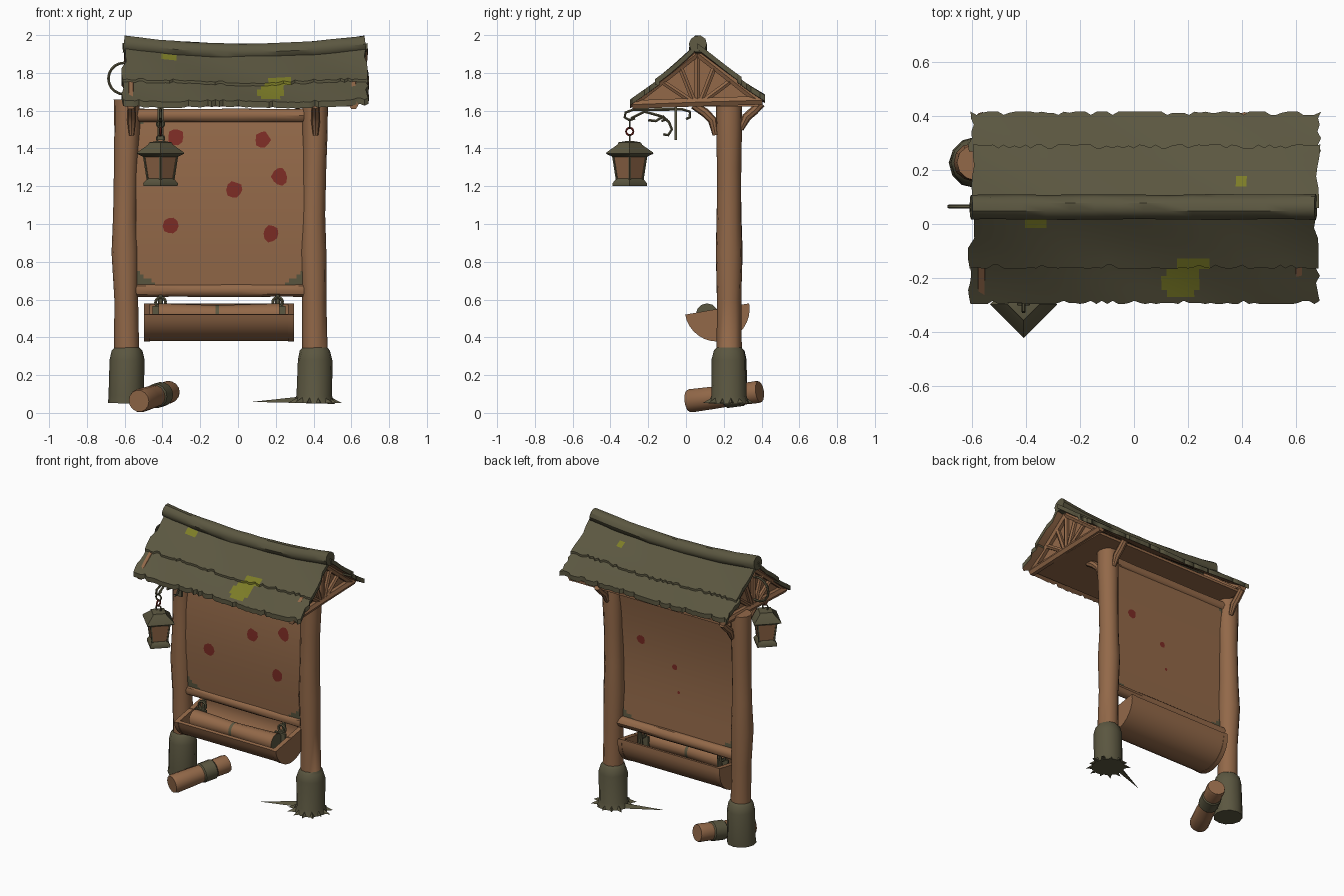
import bpy, bmesh, math, random
from mathutils import Vector

if "Cube" in bpy.data.objects:
    bpy.data.objects.remove(bpy.data.objects["Cube"])
random.seed(4)

COLORS = {"wood brown": (0.29, 0.14, 0.066), "weathered green": (0.105, 0.095, 0.052),
          "moss": (0.20, 0.20, 0.02), "pin red": (0.20, 0.025, 0.018)}
MATS = {}
for n, c in COLORS.items():
    MATS[n] = bpy.data.materials.new(n)
    MATS[n].diffuse_color = (*c, 1)
B, G, M, R = COLORS


def make(name, bm, color, fix=True):
    """Turn a bmesh into an object; color is a name or a rule(face centre, normal)."""
    if fix:
        bmesh.ops.recalc_face_normals(bm, faces=bm.faces)
    me = bpy.data.meshes.new(name)
    bm.normal_update()
    slots = []
    for f in bm.faces:
        c = color(f.calc_center_median(), f.normal) if callable(color) else color
        if c not in slots:
            slots.append(c)
            me.materials.append(MATS[c])
        f.material_index = slots.index(c)
    bm.to_mesh(me)
    bm.free()
    ob = bpy.data.objects.new(name, me)
    bpy.context.collection.objects.link(ob)
    return ob


def sweep(name, pts, radii, color, sides=10, ref=(1, 0, 0), jit=0.0):
    """Round bar along points, with one radius per point."""
    bm = bmesh.new()
    pts = [Vector(p) for p in pts]
    if not isinstance(radii, (list, tuple)):
        radii = [radii] * len(pts)
    rings = []
    for i, p in enumerate(pts):
        t = (pts[min(i + 1, len(pts) - 1)] - pts[max(i - 1, 0)]).normalized()
        u = Vector(ref)
        u = (u - t * u.dot(t)).normalized()
        v = t.cross(u)
        rings.append([bm.verts.new(p + (u * math.cos(a) + v * math.sin(a)) * radii[i] * (1 + random.uniform(-jit, jit)))
                      for a in [2 * math.pi * k / sides for k in range(sides)]])
    for a, b in zip(rings, rings[1:]):
        for k in range(sides):
            bm.faces.new((a[k], a[(k + 1) % sides], b[(k + 1) % sides], b[k]))
    bm.faces.new(rings[0])
    bm.faces.new(rings[-1])
    return make(name, bm, color)


def box(name, lo, hi, color):
    bm = bmesh.new()
    bmesh.ops.create_cube(bm, size=1)
    for v in bm.verts:
        v.co = [(l + h) / 2 + c * (h - l) for l, h, c in zip(lo, hi, v.co)]
    return make(name, bm, color)


def sheet(name, nu, nv, top, bottom, color):
    """Closed slab between two surfaces given as functions of (u, v)."""
    bm = bmesh.new()
    T, S = [[[bm.verts.new(fn(i / nu, j / nv)) for j in range(nv + 1)] for i in range(nu + 1)] for fn in (top, bottom)]
    for i in range(nu):
        for j in range(nv):
            for g in (T, S):
                bm.faces.new((g[i][j], g[i + 1][j], g[i + 1][j + 1], g[i][j + 1]))
    for i in range(nu):
        for j in (0, nv):
            bm.faces.new((T[i][j], T[i + 1][j], S[i + 1][j], S[i][j]))
    for j in range(nv):
        for i in (0, nu):
            bm.faces.new((T[i][j], T[i][j + 1], S[i][j + 1], S[i][j]))
    return make(name, bm, color)


def ring(name, c, r, tube, color, plane="x"):
    cs = [(math.cos(a), math.sin(a)) for a in [2 * math.pi * k / 20 for k in range(21)]]
    c = Vector(c)
    pts = [c + (Vector((0, p * r, q * r)) if plane == "x" else Vector((p * r, 0, q * r))) for p, q in cs]
    return sweep(name, pts, tube, color, 6, (1, 0, 0) if plane == "x" else (0, 1, 0))


# Posts with mossy feet
PY = 0.228
for side, x, top in (("left", -0.593, 1.66), ("right", 0.403, 1.63)):
    zs = [0.05, 0.09, 0.28, 0.33, 0.345, 0.6, 0.85, 1.05, 1.3, 1.5, top]
    rs = [0.094 if side == "left" else 0.108, 0.093, 0.092, 0.08, 0.066, 0.064, 0.071, 0.064, 0.063, 0.068, 0.068]
    sweep(side + "_post", [(x + 0.005 * math.sin(z * 5), PY, z) for z in zs], rs,
          lambda c, n: G if c.z < 0.34 else B, 12, jit=0.03)
    # curved braces under the roof
    bx = x + (0.03 if side == "left" else 0.008)
    sweep(side + "_front_brace", [(bx, 0.155, 1.47), (bx, 0.14, 1.55), (bx, 0.10, 1.59), (bx, 0.04, 1.63)],
          [0.014, 0.024, 0.024, 0.022], B, 8)
    sweep(side + "_back_brace", [(bx, 0.29, 1.5), (bx, 0.32, 1.565), (bx, 0.36, 1.6), (bx, 0.40, 1.64)],
          [0.014, 0.024, 0.024, 0.022], B, 8)

# Grass blades around the right foot
bm = bmesh.new()
for k in range(13):
    a = 2 * math.pi * k / 13 + 0.1
    ln = random.uniform(0.115, 0.155)
    tip = Vector((0.403 + ln * math.cos(a), PY + ln * math.sin(a) * 0.95, 0.052))
    if k == 6:
        tip = Vector((0.07, 0.13, 0.058))
    b = [bm.verts.new((0.403 + 0.085 * math.cos(a + d), PY + 0.085 * math.sin(a + d), z))
         for d, z in ((-0.26, 0.053), (0, 0.085), (0.26, 0.053))]
    t = bm.verts.new(tip)
    for tri in ((b[0], t, b[1]), (b[1], t, b[2]), (b[0], b[2], t)):
        bm.faces.new(tri)
make("grass_blades", bm, G)

# Cross beams and the notice panel between the posts
for nm, z, r in (("top_beam", 1.575, 0.037), ("bottom_beam", 0.65, 0.038)):
    sweep(nm, [(x, PY, z) for x in (-0.54, -0.3, 0, 0.2, 0.35)], [r, r * .95, r, r * .95, r],
          lambda c, n: G if c.x < -0.47 and c.z > 1 else B, 10, (0, 1, 0), 0.03)


def panel_y(z):
    t = (z - 0.67) / 0.9
    return 0.215 - 0.02 * math.sin(t * math.pi) + 0.03 * t ** 3


def panel_color(c, n):
    low = min(c.x + 0.54, 0.35 - c.x) * 0.8 + (c.z - 0.68) * 1.2
    return G if low < 0.085 or (c.x + 0.54) + (1.56 - c.z) < 0.07 else B


def panel_pt(off):
    def fn(u, v):
        z = 0.67 + 0.9 * v
        return (-0.54 + 0.89 * u, panel_y(z) + off, z)
    return fn


sheet("notice_panel", 44, 44, panel_pt(-0.008), panel_pt(0.008), panel_color)


def spot(name, x, z, r, off):
    bm = bmesh.new()
    vs = []
    for k in range(10):
        a, q = 2 * math.pi * k / 10, r * random.uniform(0.88, 1.12)
        zz = z + q * 1.1 * math.sin(a)
        vs.append(bm.verts.new((x + q * math.cos(a), panel_y(zz) + off, zz)))
    if off > 0:
        vs.reverse()
    c = bm.verts.new((x, panel_y(z) + off, z))
    for k in range(10):
        bm.faces.new((c, vs[k], vs[(k + 1) % 10]))
    make(name, bm, R, False)


for i, (x, z) in enumerate([(-0.33, 1.46), (0.13, 1.445), (0.22, 1.25), (-0.02, 1.18), (-0.355, 0.99), (0.175, 0.95)]):
    spot(f"front_pin_{i}", x, z, 0.041, -0.012)
for i, (x, z, r) in enumerate([(0.2, 1.26, 0.03), (-0.06, 1.13, 0.02), (-0.09, 0.96, 0.01)]):
    spot(f"back_pin_{i}", x, z, r, 0.012)

# Roof: overlapping ragged planks on both slopes
RY, X0, X1 = 0.06, -0.605, 0.675


def sag(x, w):
    return (((x - 0.035) / 0.64) ** 2 - 1) * 0.042 * w


def roof_color(side):
    def rule(c, n):
        if n.z < -0.2:
            return B
        e = lambda x, y, a, b: ((c.x - x) / a) ** 2 + ((c.y - y) / b) ** 2 < 1
        if side < 0 and (e(0.17, -0.215, 0.07, 0.06) or e(0.225, -0.15, 0.065, 0.03) or e(-0.37, 0.0, 0.04, 0.024)):
            return M
        return M if side > 0 and e(0.405, 0.155, 0.018, 0.016) else G
    return rule


def plank(name, side, y0, y1, lift):
    ey, ez = (-0.297, 1.655) if side < 0 else (0.417, 1.685)
    rag = [random.choice((0, 0, 0.004, 0.012)) for _ in range(65)]
    endj = [[random.uniform(-0.012, 0.012) for _ in range(7)] for _ in range(2)]

    def pt(off):
        def fn(u, v):
            i, j = round(u * 64), round(v * 6)
            x = X0 + (X1 - X0) * u
            y = y0 + (y1 - y0) * v - (side * rag[i] if j == 6 else 0)
            t = (y - RY) / (ey - RY)
            z = 1.955 + (ez - 1.955) * t - 0.012 * math.sin(math.pi * t) + sag(x, 1 - 0.8 * t)
            z += lift * v + 0.004 * math.sin(x * 9 + y * 14) - off
            if i in (0, 64):
                x += endj[i // 64][j]
            return (x + 0.015 * t * u, y, z)
        return fn
    sheet(name, 64, 6, pt(0), pt(0.032), roof_color(side))


plank("front_upper_plank", -1, 0.06, -0.165, 0.014)
plank("front_lower_plank", -1, -0.14, -0.297, 0.0)
plank("back_upper_plank", 1, 0.06, 0.295, 0.014)
plank("back_lower_plank", 1, 0.27, 0.417, 0.0)
xs = [X0 + (X1 - X0) * k / 14 for k in range(15)]
sweep("ridge_log", [(x, RY + 0.003, 1.953 + sag(x, 1)) for x in xs], 0.046, G, 10, (0, 1, 0), 0.05)

# Gables, tie beams, fan struts and ceiling
box("roof_ceiling", (-0.56, -0.26, 1.622), (0.61, 0.385, 1.64), B)
for nm, gx, s in (("left", -0.555, -1), ("right", 0.6, 1)):
    bm = bmesh.new()
    vs = [bm.verts.new((gx, y, z)) for y, z in ((-0.265, 1.64), (0.385, 1.65), (RY, 1.905))]
    f = bm.faces.new(vs)
    ext = bmesh.ops.extrude_face_region(bm, geom=[f])
    for v in ext["geom"]:
        if isinstance(v, bmesh.types.BMVert):
            v.co.x -= s * 0.02
    make(nm + "_gable", bm, B)
    ox = gx + s * 0.012
    sweep(nm + "_tie_beam", [(ox, -0.285, 1.632), (ox, 0.06, 1.645), (ox, 0.405, 1.655)], 0.026, B, 6)
    for k, (y, z) in enumerate([(-0.12, 1.75), (-0.03, 1.83), (0.06, 1.9), (0.15, 1.83), (0.24, 1.76)]):
        sweep(f"{nm}_gable_strut_{k}", [(ox, RY + (y - RY) * 0.25, 1.66), (ox, y, z)], 0.016, B, 6)
    for k, y in enumerate((-0.265, 0.385)):
        sweep(f"{nm}_rafter_{k}", [(ox, y, 1.65), (ox, RY, 1.905)], 0.022, B, 6)
ring("gable_ring", (-0.603, 0.065, 1.77), 0.083, 0.008, G, "y")

# Iron bracket, chain and lantern
LX, LY = -0.41, -0.298


def iron(name, yz, r=0.008):
    sweep(name, [(LX, y, z) for y, z in yz], r, G, 6)


iron("bracket_arm", [(0.0, 1.555), (0.02, 1.565), (0.02, 1.595), (-0.02, 1.607), (-0.28, 1.605), (-0.32, 1.59),
                     (-0.325, 1.565), (-0.30, 1.55), (-0.27, 1.56)])
iron("bracket_brace", [(-0.29, 1.56), (-0.22, 1.595), (-0.13, 1.57), (-0.09, 1.54), (-0.075, 1.5), (-0.095, 1.47), (-0.12, 1.475)])
iron("bracket_scroll", [(-0.2, 1.55), (-0.16, 1.545), (-0.12, 1.57), (-0.1, 1.555), (-0.13, 1.545)])
box("bracket_plate", (LX - 0.015, -0.062, 1.445), (LX + 0.015, -0.048, 1.63), G)
ring("upper_chain_link", (LX, LY, 1.53), 0.02, 0.005, G, "y")
ring("red_chain_link", (LX, LY, 1.49), 0.019, 0.006, R)
ring("lower_chain_link", (LX, LY, 1.453), 0.02, 0.005, G, "y")


def lantern(name, prof, color):
    sweep(name, [(LX, LY, z) for r, z in prof], [r for r, z in prof], color, 4)


lantern("lantern_base", [(0.09, 1.2), (0.092, 1.215), (0.075, 1.235), (0.068, 1.24)], G)
lantern("lantern_body", [(0.066, 1.235), (0.088, 1.37)], B)
lantern("lantern_roof", [(0.09, 1.355), (0.125, 1.372), (0.122, 1.38), (0.065, 1.42), (0.06, 1.432), (0.015, 1.44)], G)
for k in range(4):
    d = Vector((math.cos(k * math.pi / 2), math.sin(k * math.pi / 2), 0))
    c = Vector((LX, LY, 0))
    sweep(f"lantern_edge_{k}", [c + d * 0.067 + Vector((0, 0, 1.235)), c + d * 0.088 + Vector((0, 0, 1.37))], 0.007, G, 4)

# Hanging half-barrel trough with a scroll inside
TY, TZ = 0.165, 0.55


def arc(r, x0, x1):
    def fn(u, v):
        a = math.radians(190 + 180 * v)
        return (x0 + (x1 - x0) * u, TY + r * math.cos(a), TZ + r * math.sin(a))
    return fn


sheet("trough_shell", 4, 16, arc(0.169, -0.49, 0.29), arc(0.145, -0.49, 0.29), B)
for nm, a, b in (("left", -0.497, -0.465), ("right", 0.265, 0.297)):
    sheet("trough_" + nm + "_end", 1, 16, arc(0.172, a, b), arc(0.004, a, b), B)
sweep("trough_scroll", [(x, 0.112, 0.52) for x in (-0.42, -0.36, -0.12, -0.1, 0.16, 0.22)],
      [0.06, 0.058, 0.05, 0.05, 0.058, 0.06],
      lambda c, n: G if abs(c.x + 0.11) < 0.015 or abs(n.x) > 0.9 and c.x > 0 else B, 12, (0, 1, 0))
for nm, x in (("left", -0.41), ("right", 0.21)):
    box(nm + "_hanger_plate", (x - 0.042, 0.165, 0.495), (x + 0.042, 0.18, 0.565), G)
    ring(nm + "_hanger_ring", (x, 0.19, 0.585), 0.026, 0.009, G, "y")
    sweep(nm + "_hanger_strap", [(x, 0.2, 0.50), (x, 0.215, 0.63)], 0.014, G, 6)

# Rolled bundle lying by the left foot
p, q = Vector((-0.525, 0.015, 0.063)), Vector((-0.36, 0.39, 0.112))
ts = [0, 0.04, 0.3, 0.52, 0.54, 0.74, 0.76, 0.96, 1]
sweep("ground_roll", [p.lerp(q, t) for t in ts], [0.058, 0.063, 0.061, 0.058, 0.065, 0.065, 0.058, 0.06, 0.056],
      lambda c, n: G if 0.52 < (c - p).dot(q - p) / (q - p).length_squared < 0.76 else B, 14)

# Smooth rounded parts, keep hard edges
for ob in bpy.data.objects:
    ob.select_set(True)
    bpy.context.view_layer.objects.active = ob
bpy.ops.object.shade_smooth_by_angle(angle=math.radians(38))

for m in bpy.data.materials:
    if m.users and not m.is_grease_pencil:
        m.use_nodes = True
        m.node_tree.nodes["Principled BSDF"].inputs["Base Color"].default_value = m.diffuse_color
